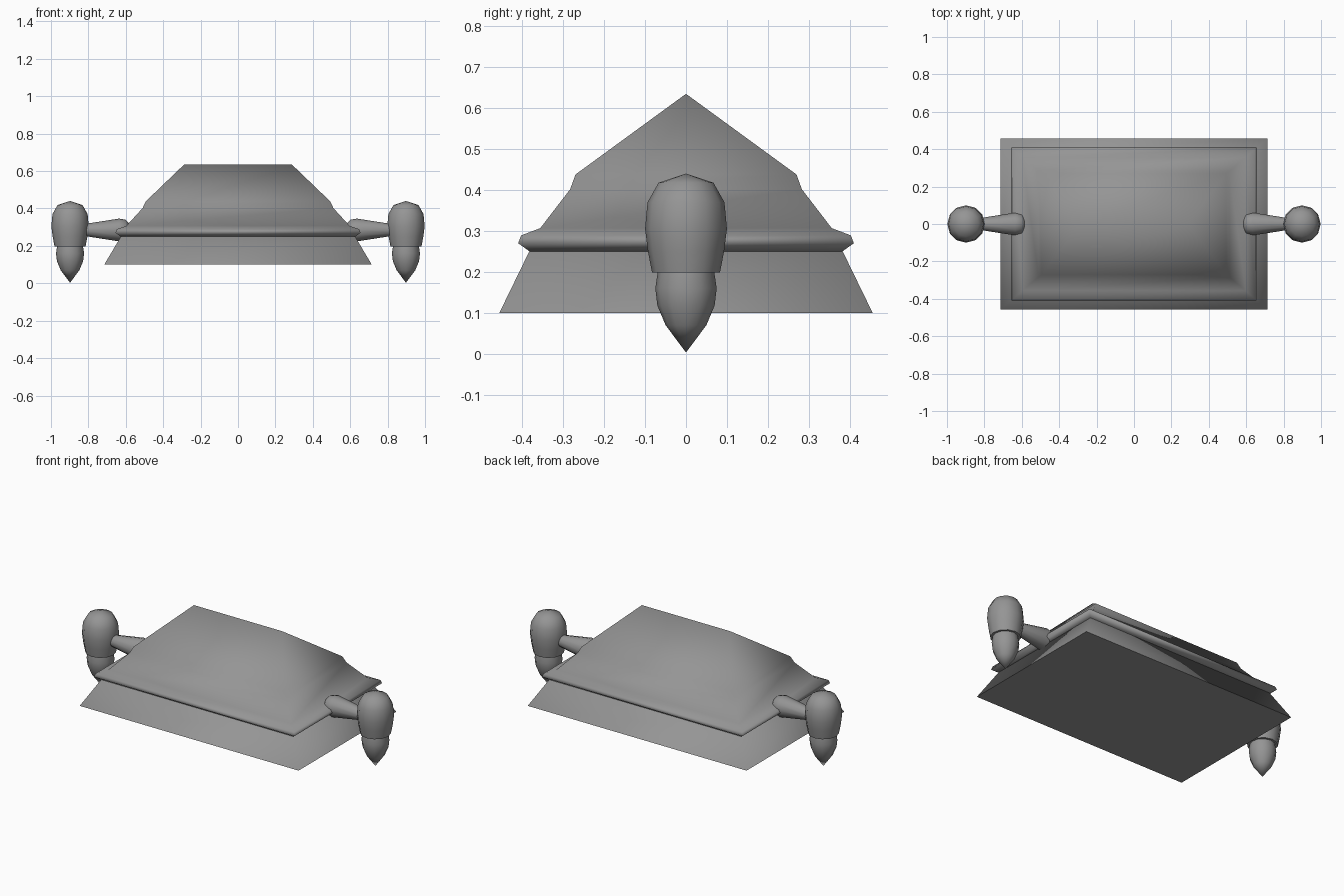
import bpy, bmesh, math
from mathutils import Matrix

if "Cube" in bpy.data.objects:
    bpy.data.objects.remove(bpy.data.objects["Cube"])

grey = bpy.data.materials.new("hull grey")
grey.diffuse_color = (0.3, 0.3, 0.3, 1)
grey.use_nodes = True
grey.node_tree.nodes["Principled BSDF"].inputs["Base Color"].default_value = grey.diffuse_color


def finish(name, bm, angle):
    bmesh.ops.recalc_face_normals(bm, faces=bm.faces)
    mesh = bpy.data.meshes.new(name)
    bm.to_mesh(mesh)
    bm.free()
    mesh.materials.append(grey)
    obj = bpy.data.objects.new(name, mesh)
    bpy.context.collection.objects.link(obj)
    bpy.ops.object.select_all(action='DESELECT')
    obj.select_set(True)
    bpy.context.view_layer.objects.active = obj
    bpy.ops.object.shade_smooth_by_angle(angle=math.radians(angle))
    return obj


def lathe(name, profile, matrix, sides=12, angle=50):
    """Revolve (radius, height) points around z, then place the result."""
    bm = bmesh.new()
    verts = [bm.verts.new((r, 0, z)) for r, z in profile]
    edges = [bm.edges.new(pair) for pair in zip(verts, verts[1:])]
    bmesh.ops.spin(bm, geom=verts + edges, cent=(0, 0, 0), axis=(0, 0, 1),
                   angle=2 * math.pi, steps=sides)
    bmesh.ops.remove_doubles(bm, verts=bm.verts, dist=0.0005)
    bmesh.ops.transform(bm, matrix=matrix, verts=bm.verts)
    return finish(name, bm, angle)


def stacked_rectangles(name, levels, angle):
    """Loft rectangles given as (half x, half y, z)."""
    bm = bmesh.new()
    rings = [[bm.verts.new((sx * hx, sy * hy, z))
              for sx, sy in ((-1, -1), (1, -1), (1, 1), (-1, 1))]
             for hx, hy, z in levels]
    for low, high in zip(rings, rings[1:]):
        for i in range(4):
            j = (i + 1) % 4
            bm.faces.new((low[i], low[j], high[j], high[i]))
    bm.faces.new(rings[0][::-1])
    bm.faces.new(rings[-1])
    bmesh.ops.remove_doubles(bm, verts=bm.verts, dist=0.0005)
    bmesh.ops.dissolve_degenerate(bm, edges=bm.edges, dist=0.0005)
    return finish(name, bm, angle)


# Flared skirt under the rim
stacked_rectangles("skirt", [(0.715, 0.456, 0.10), (0.625, 0.382, 0.252)], 80)

# Rim and hipped roof rising to a ridge
stacked_rectangles("roof", [
    (0.628, 0.382, 0.25), (0.655, 0.410, 0.27), (0.648, 0.403, 0.289),
    (0.597, 0.356, 0.307), (0.51, 0.283, 0.402), (0.493, 0.270, 0.438),
    (0.288, 0.0, 0.635)], 80)

POD = [(0, 0.198), (0.083, 0.198), (0.093, 0.25), (0.10, 0.305),
       (0.094, 0.37), (0.067, 0.418), (0, 0.44)]
NOSE = [(0, 0.003), (0.05, 0.07), (0.070, 0.118), (0.075, 0.16),
        (0.069, 0.2), (0, 0.2)]
# Arm profile measured along x from the hull outward
ARM = [(0, 0.582), (0.036, 0.584), (0.055, 0.602), (0.061, 0.635),
       (0.033, 0.815), (0, 0.815)]

for side, label in ((-1, "left"), (1, "right")):
    at_pod = Matrix.Translation((side * 0.898, 0, 0))
    lathe(label + "_pod", POD, at_pod)
    lathe(label + "_pod_tip", NOSE, at_pod)
    along_x = (Matrix.Translation((0, 0, 0.285))
               @ Matrix.Rotation(side * math.pi / 2, 4, 'Y'))
    lathe(label + "_arm", ARM, along_x)
